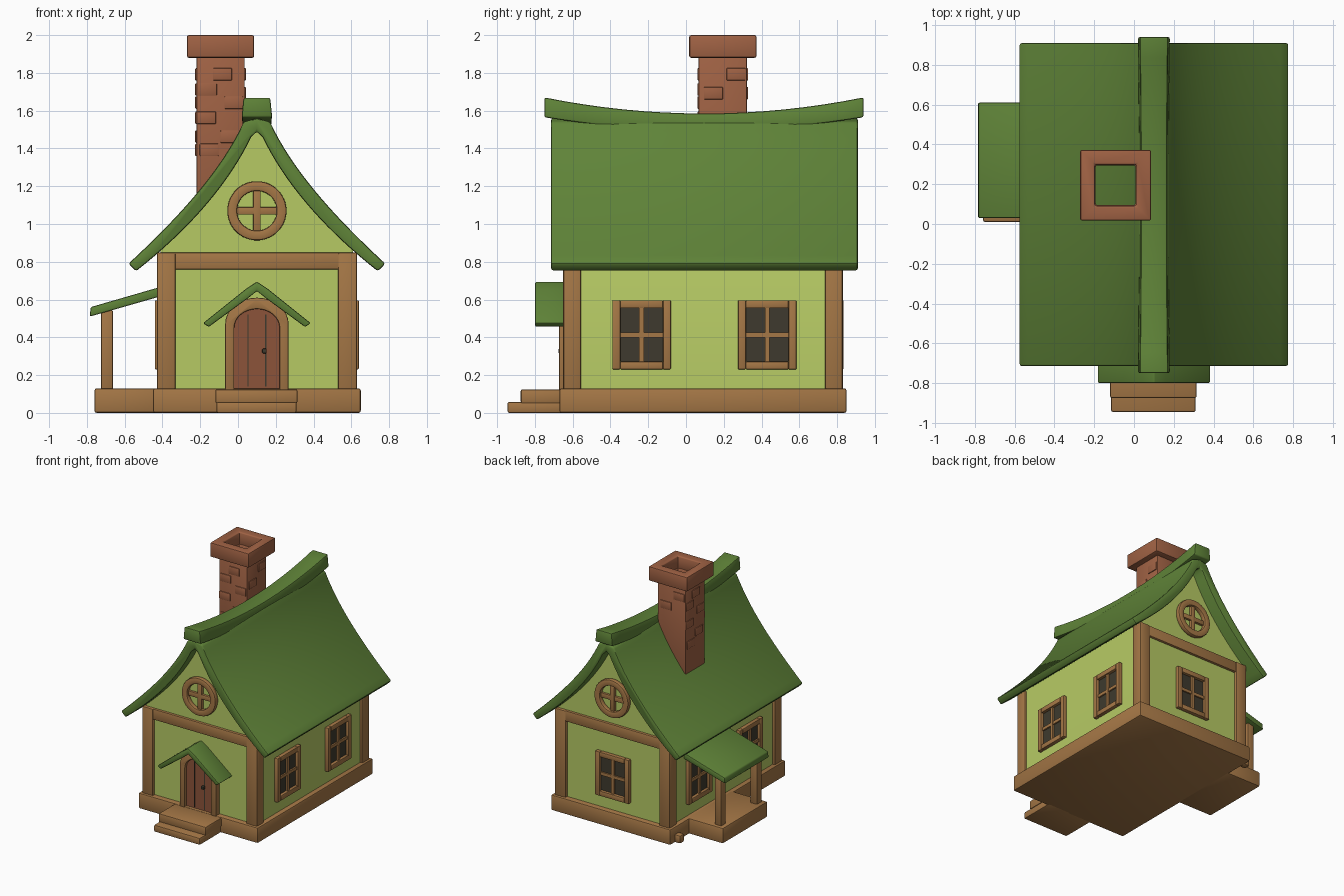
import bpy, bmesh, math
from mathutils import Matrix, Vector
from mathutils.geometry import interpolate_bezier

cube = bpy.data.objects.get("Cube")
if cube:
    bpy.data.objects.remove(cube, do_unlink=True)

CX = 0.1                      # centre line of the house
FRONT, BACK = -0.625, 0.805   # wall faces


def material(name, *rgb):
    lin = [((c / 255 + 0.055) / 1.055) ** 2.4 for c in rgb] + [1]
    m = bpy.data.materials.new(name)
    m.use_nodes = True
    m.diffuse_color = lin
    m.node_tree.nodes["Principled BSDF"].inputs["Base Color"].default_value = lin
    return m


WALL = material("pale green plaster", 182, 202, 100)
ROOF = material("roof green", 95, 131, 56)
WOOD = material("timber brown", 165, 119, 70)
BRICK = material("brick red", 160, 98, 68)
DOOR = material("door brown", 140, 84, 58)
GLASS = material("dark glass", 62, 58, 46)


def loft(bm, sections, closed=False):
    """Skin equal-length sections, capping the ends unless closed."""
    rows = [[bm.verts.new(p) for p in s] for s in sections]
    n = len(rows[0])
    for i in range(len(rows) if closed else len(rows) - 1):
        a, b = rows[i], rows[(i + 1) % len(rows)]
        for j in range(n):
            k = (j + 1) % n
            bm.faces.new((a[j], a[k], b[k], b[j]))
    if not closed:
        bm.faces.new(rows[0])
        bm.faces.new(rows[-1])


def finish(name, bm, mat, bevel=0.0, matrix=None):
    bmesh.ops.recalc_face_normals(bm, faces=bm.faces)
    if bevel:
        edges = [e for e in bm.edges if e.calc_face_angle(0) > 0.6]
        bmesh.ops.bevel(bm, geom=edges, offset=bevel, segments=2,
                        profile=0.5, affect='EDGES', clamp_overlap=True)
    if matrix:
        bm.transform(matrix)
    mesh = bpy.data.meshes.new(name)
    bm.to_mesh(mesh)
    bm.free()
    mesh.materials.append(mat)
    ob = bpy.data.objects.new(name, mesh)
    bpy.context.collection.objects.link(ob)
    bpy.ops.object.select_all(action='DESELECT')
    ob.select_set(True)
    bpy.context.view_layer.objects.active = ob
    bpy.ops.object.shade_smooth_by_angle(angle=math.radians(40))
    return ob


def prism(name, pts, y0, y1, mat, bevel=0.0, matrix=None):
    """Extrude an x-z outline along y."""
    bm = bmesh.new()
    loft(bm, [[(x, y, z) for x, z in pts] for y in (y0, y1)])
    return finish(name, bm, mat, bevel, matrix)


def boxes(name, spans, mat, bevel=0.0, matrix=None):
    """One object from several (x0, x1, y0, y1, z0, z1) boxes."""
    bm = bmesh.new()
    for x0, x1, y0, y1, z0, z1 in spans:
        loft(bm, [[(x0, y, z0), (x1, y, z0), (x1, y, z1), (x0, y, z1)] for y in (y0, y1)])
    return finish(name, bm, mat, bevel, matrix)


def ring(name, r_out, r_in, depth, sides, mat, bevel, matrix):
    """Flat ring in the x-z plane, rising towards -y."""
    bm = bmesh.new()
    secs = []
    for i in range(sides):
        a = math.tau * (i + 0.5) / sides
        c, s = math.cos(a), math.sin(a)
        secs.append([(r * c, y, r * s) for r, y in
                     ((r_out, 0), (r_out, -depth), (r_in, -depth), (r_in, 0))])
    loft(bm, secs, closed=True)
    return finish(name, bm, mat, bevel, matrix)


def curve(p0, p1, p2, p3, n=18):
    return [(p.x, p.y) for p in interpolate_bezier(*map(Vector, (p0, p1, p2, p3)), n)]


def mirrored(half):
    """Left side up to the ridge, then down the right side."""
    return [(CX - x, z) for x, z in reversed(half)] + [(CX + x, z) for x, z in half if x > 0]


# Roof: swept gable profile with thickness
outer = [(0, 1.56)] + curve((0.07, 1.54), (0.19, 1.28), (0.42, 1.03), (0.68, 0.79))
inner = [(0, 1.49)] + curve((0.03, 1.46), (0.15, 1.21), (0.36, 0.97), (0.64, 0.75))
prism("main_roof", mirrored(outer) + mirrored(inner)[::-1], -0.715, 0.91, ROOF, 0.012)

# Sagging ridge cap
bm = bmesh.new()
rows = []
for i in range(17):
    t = i / 8 - 1
    y, top, low = 0.095 + 0.845 * t, 1.585 + 0.085 * t * t, 1.495 + 0.07 * t * t
    w = 0.065 + 0.006 * t * t
    rows.append([(CX - w - 0.01, y, low), (CX + w + 0.01, y, low), (CX + w, y, top), (CX - w, y, top)])
loft(bm, rows)
finish("ridge_cap", bm, ROOF, 0.01)

# Walls with curved gables tucked into the roof
gable = [(x, z + 0.025) for x, z in inner if x < 0.51]
prism("walls", mirrored(gable + [(0.51, 0.86), (0.51, 0.05)]), FRONT, BACK, WALL)

# Foundation and steps
boxes("foundation", [(-0.45, 0.65, -0.67, 0.85, 0, 0.13)], WOOD, 0.012)
boxes("porch_floor", [(-0.76, -0.42, 0.01, 0.6, 0, 0.13)], WOOD, 0.012)
boxes("lower_step", [(-0.115, 0.31, -0.945, -0.64, 0, 0.058)], WOOD, 0.01)
boxes("upper_step", [(-0.12, 0.315, -0.875, -0.64, 0.05, 0.125)], WOOD, 0.01)
boxes("side_stump", [(-0.5, -0.44, 0.73, 0.79, 0, 0.07)], WOOD, 0.015)

# Corner posts and gable beams
for side, x0 in (("right", -0.43), ("left", 0.53)):
    for end, y0 in (("front", -0.65), ("back", 0.735)):
        boxes(f"{end}_{side}_post", [(x0, x0 + 0.1, y0, y0 + 0.095, 0.1, 0.85)], WOOD, 0.01)
for end, y0 in (("front", -0.645), ("back", 0.765)):
    boxes(f"{end}_beam", [(-0.36, 0.56, y0, y0 + 0.06, 0.76, 0.85)], WOOD, 0.008)


# Square windows
def window(name, x, y, turn):
    m = Matrix.Translation((x, y, 0.413)) @ Matrix.Rotation(math.radians(turn), 4, 'Z')
    w, h, b = 0.155, 0.183, 0.042
    boxes(name + "_frame", [(-w, b - w, -0.03, 0.01, -h, h), (w - b, w, -0.03, 0.01, -h, h),
                            (b - w, w - b, -0.03, 0.01, h - b, h),
                            (b - w, w - b, -0.03, 0.01, -h, b - h)], WOOD, 0.006, m)
    boxes(name + "_bars", [(-0.013, 0.013, -0.02, 0, b - h, h - b),
                           (b - w, w - b, -0.018, 0, -0.013, 0.013)], WOOD, 0, m)
    boxes(name + "_panes", [(b - w, w - b, -0.006, 0, b - h, h - b)], GLASS, 0, m)


for spot, y in (("front", -0.235), ("back", 0.43)):
    window(f"left_{spot}_window", 0.61, y, 90)
    window(f"right_{spot}_window", -0.41, y, -90)
window("rear_window", CX, BACK, 180)

# Round gable windows
for end, y, turn in (("front", FRONT, 0), ("back", BACK, 180)):
    m = Matrix.Translation((CX, y, 1.07)) @ Matrix.Rotation(math.radians(turn), 4, 'Z')
    ring(f"{end}_round_frame", 0.157, 0.105, 0.04, 32, WOOD, 0.01, m)
    boxes(f"{end}_round_bars", [(-0.02, 0.02, -0.025, 0, -0.115, 0.115),
                                (-0.115, 0.115, -0.023, 0, -0.02, 0.02)], WOOD, 0.005, m)


# Arched door
def arch(w, spring, rise):
    a = [math.pi * i / 16 for i in range(17)]
    return ([(CX + w, 0.12)] + [(CX + w * math.cos(t), spring + rise * math.sin(t)) for t in a]
            + [(CX - w, 0.12)])


prism("door_frame", arch(0.168, 0.47, 0.14) + arch(0.12, 0.45, 0.1)[::-1], -0.672, -0.6, WOOD, 0.007)
prism("door", arch(0.125, 0.45, 0.1), -0.648, -0.6, DOOR)
boxes("door_grooves", [(CX + x, CX + x + 0.006, -0.651, -0.645, 0.14, 0.52)
                       for x in (-0.05, 0.044)], GLASS)
boxes("door_handle", [(0.128, 0.152, -0.675, -0.64, 0.315, 0.34)], GLASS, 0.006)

# Small gabled awning over the door
awning = [(0, 0.695), (0.06, 0.655), (0.285, 0.475)]
under = [(0, 0.645), (0.05, 0.605), (0.255, 0.455)]
prism("door_awning", mirrored(awning) + mirrored(under)[::-1], -0.8, -0.61, ROOF, 0.008)

# Side porch roof and posts
prism("porch_roof", [(-0.785, 0.51), (-0.78, 0.56), (-0.4, 0.67), (-0.4, 0.62)], 0.03, 0.61, ROOF, 0.008)
for spot, y in (("front", 0.07), ("back", 0.54)):
    boxes(f"porch_{spot}_post", [(-0.725, -0.662, y - 0.032, y + 0.032, 0.12, 0.545)], WOOD, 0.008)

# Hollow chimney with a heavy rim and raised bricks
UP = Matrix.Rotation(math.radians(-90), 4, 'X')
HX, HY, HW = -0.0925, 0.195, 0.128
ROOT2 = math.sqrt(2)
ring("chimney_shaft", HW * ROOT2, 0.1 * ROOT2, 0.82, 4, BRICK, 0.008,
     Matrix.Translation((HX, HY, 1.08)) @ UP)
ring("chimney_rim", 0.178 * ROOT2, 0.104 * ROOT2, 0.12, 4, BRICK, 0.01,
     Matrix.Translation((HX, HY, 1.88)) @ UP)
bricks = [(-0.125, 1.53), (-0.04, 1.76), (0.02, 1.61), (-0.11, 1.36), (0.0, 1.43), (-0.12, 1.68)]
for i in range(4):
    m = Matrix.Translation((HX, HY, 0)) @ Matrix.Rotation(i * math.pi / 2, 4, 'Z')
    shown = bricks if i in (0, 3) else [(0.02, 1.76), (-0.1, 1.66)]
    boxes(f"chimney_bricks_{i + 1}", [(u, u + 0.1, -HW - 0.006, -HW + 0.01, z, z + 0.065)
                                      for u, z in shown], BRICK, 0.004, m)
